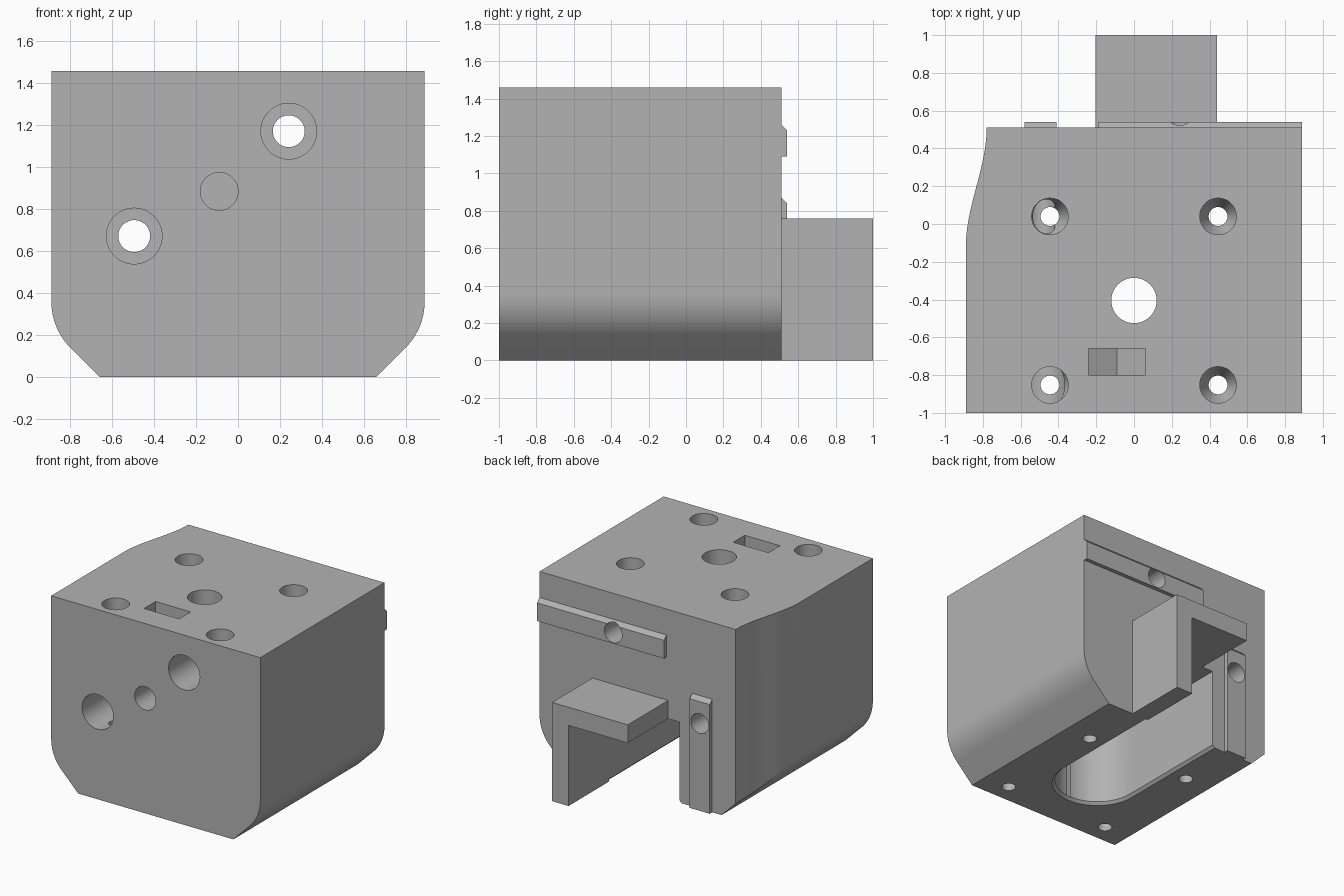
import bpy, bmesh, math

if "Cube" in bpy.data.objects:
    bpy.data.objects.remove(bpy.data.objects["Cube"])

grey = bpy.data.materials.new("plain grey")
grey.diffuse_color = (0.45, 0.45, 0.45, 1)
grey.use_nodes = True
grey.node_tree.nodes["Principled BSDF"].inputs["Base Color"].default_value = grey.diffuse_color


def loft(name, axis, *rings):
    """Closed solid through rings of (2D points, position along axis)."""
    place = {"x": lambda a, b, h: (h, a, b),
             "y": lambda a, b, h: (a, h, b),
             "z": lambda a, b, h: (a, b, h)}[axis]
    bm = bmesh.new()
    loops = [[bm.verts.new(place(a, b, h)) for a, b in pts] for pts, h in rings]
    n = len(loops[0])
    bm.faces.new(loops[0])
    bm.faces.new(loops[-1])
    for lo, hi in zip(loops, loops[1:]):
        for i in range(n):
            j = (i + 1) % n
            bm.faces.new((lo[i], lo[j], hi[j], hi[i]))
    bmesh.ops.recalc_face_normals(bm, faces=bm.faces)
    mesh = bpy.data.meshes.new(name)
    bm.to_mesh(mesh)
    bm.free()
    mesh.materials.append(grey)
    ob = bpy.data.objects.new(name, mesh)
    bpy.context.collection.objects.link(ob)
    return ob


def rect(a0, a1, b0, b1):
    return [(a0, b0), (a1, b0), (a1, b1), (a0, b1)]


def circle(a, b, r, n=48):
    return [(a + r * math.cos(2 * math.pi * i / n),
             b + r * math.sin(2 * math.pi * i / n)) for i in range(n)]


def obround(r, yc, y_end, n=32):
    """Half-round front end with straight sides running to the back."""
    arc = [(r * math.cos(math.pi * (1 + i / n)), yc + r * math.sin(math.pi * (1 + i / n)))
           for i in range(n + 1)]
    return arc + [(r, y_end), (-r, y_end)]


def combine(target, other, op):
    mod = target.modifiers.new(op, "BOOLEAN")
    mod.operation, mod.solver, mod.object = op, "EXACT", other
    bpy.context.view_layer.objects.active = target
    bpy.ops.object.modifier_apply(modifier=mod.name)
    bpy.data.objects.remove(other, do_unlink=True)


# Body: front outline with rounded, chamfered lower corners
HW, H, FRONT, BACK = 0.89, 1.46, -1.0, 0.51
R = 0.31
zc = 0.23 + R * math.tan(math.pi / 8)
half = [(0.66, 0)] + [(HW - R + R * math.cos(a), zc + R * math.sin(a))
                      for a in (math.radians(-45 + 45 * i / 12) for i in range(13))] + [(HW, H)]
outline = half + [(-x, z) for x, z in reversed(half)]
body = loft("mount_block", "y", (outline, FRONT), (outline, BACK))

# S-shaped relief on the left side towards the back
curve = []
for i in range(25):
    t = i / 24
    curve.append((-0.8905 + 0.1105 * t * t * (3 - 2 * t), -0.12 + 0.63 * t))
relief = curve + [(-0.78, 0.7), (-1.1, 0.7), (-1.1, -0.12)]
combine(body, loft("relief", "z", (relief, -0.1), (relief, 1.6)), "DIFFERENCE")

# Rear bracket and two locating ribs with chamfered tops
bracket = rect(-0.205, 0.44, 0, 0.76)
combine(body, loft("bracket", "y", (bracket, 0.4), (bracket, 1.0)), "UNION")
for x0, x1, z0, z1 in ((-0.19, HW, 1.09, 1.26), (-0.58, -0.41, 0, 0.87)):
    rib = [(0.45, z0), (0.54, z0), (0.54, z1 - 0.03), (BACK, z1), (0.45, z1)]
    combine(body, loft("rib", "x", (rib, x0), (rib, x1)), "UNION")

# Bottom slot, open to the back, with a chamfered rim
YC = -0.405
slot = obround(0.30, YC, 1.2)
combine(body, loft("slot", "z", (slot, -0.1), (slot, 0.62)), "DIFFERENCE")
combine(body, loft("slot_rim", "z", (obround(0.34, YC, BACK), -0.02),
                   (obround(0.28, YC, BACK), 0.04)), "DIFFERENCE")

# Centre hole down into the slot
hole = circle(0, YC, 0.12)
combine(body, loft("centre_hole", "z", (hole, 0.5), (hole, 1.6)), "DIFFERENCE")

# Four vertical screw holes, wide above and tapering to narrow
for x in (-0.445, 0.445):
    for y in (-0.852, 0.04):
        wide, narrow = circle(x, y, 0.097, 32), circle(x, y, 0.05, 32)
        combine(body, loft("screw_hole", "z", (narrow, -0.1), (narrow, 0.65),
                           (wide, 0.75), (wide, 1.6)), "DIFFERENCE")

# Two counterbored holes running front to back
for x, z in ((0.242, 1.172), (-0.495, 0.672)):
    wide, narrow = circle(x, z, 0.133), circle(x, z, 0.076)
    combine(body, loft("bolt_hole", "y", (wide, -1.1), (wide, -0.5),
                       (narrow, -0.4999), (narrow, 0.7)), "DIFFERENCE")

# Blind clamp hole and its nut pocket with a V-shaped floor
bore = circle(-0.09, 0.885, 0.09)
combine(body, loft("clamp_hole", "y", (bore, -1.1), (bore, -0.56)), "DIFFERENCE")
nut = [(-0.24, 0.80), (-0.09, 0.712), (0.06, 0.80), (0.06, 1.6), (-0.24, 1.6)]
combine(body, loft("nut_pocket", "y", (nut, -0.80), (nut, -0.66)), "DIFFERENCE")

# Smooth the curved walls, keep edges crisp
bpy.ops.object.select_all(action="DESELECT")
body.select_set(True)
bpy.context.view_layer.objects.active = body
bpy.ops.object.shade_smooth_by_angle(angle=math.radians(25))
